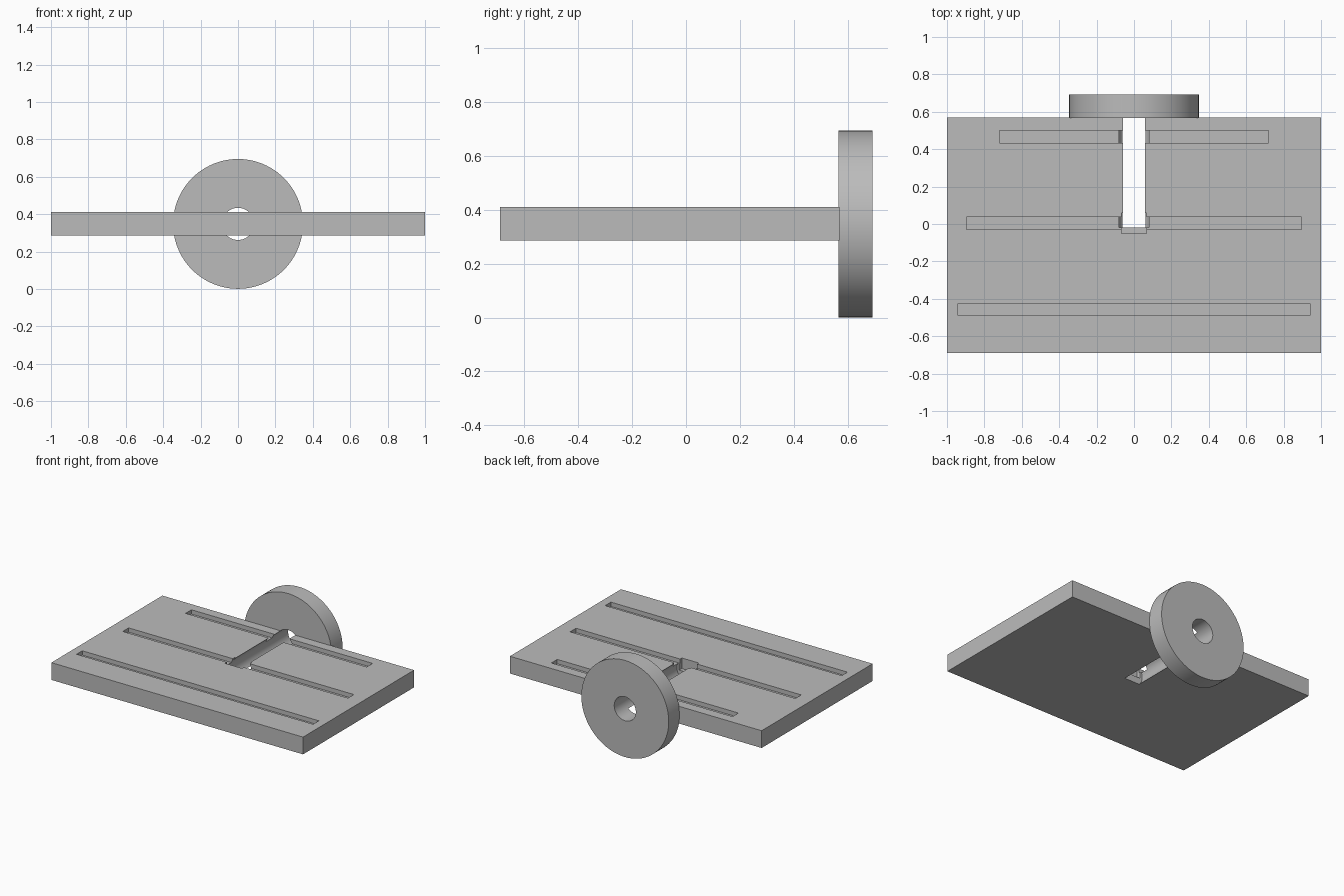
import bpy, math

if "Cube" in bpy.data.objects:
    bpy.data.objects.remove(bpy.data.objects["Cube"])

grey = bpy.data.materials.new("plain_grey")
grey.diffuse_color = (0.5, 0.5, 0.5, 1)
grey.use_nodes = True
grey.node_tree.nodes["Principled BSDF"].inputs["Base Color"].default_value = grey.diffuse_color
MID = 0.348  # height of the bore axis


def box(name, x, y0, y1, z0, z1):
    bpy.ops.mesh.primitive_cube_add(size=1, location=(0, (y0 + y1) / 2, (z0 + z1) / 2))
    ob = bpy.context.object
    ob.name = name
    ob.scale = (2 * x, y1 - y0, z1 - z0)
    bpy.ops.object.transform_apply(location=False, rotation=False, scale=True)
    return ob


def rod(name, radius, y0, y1):
    bpy.ops.mesh.primitive_cylinder_add(vertices=96, radius=radius, depth=y1 - y0,
                                        location=(0, (y0 + y1) / 2, MID),
                                        rotation=(math.pi / 2, 0, 0))
    ob = bpy.context.object
    ob.name = name
    return ob


def cut(target, cutter):
    mod = target.modifiers.new("cut", 'BOOLEAN')
    mod.operation = 'DIFFERENCE'
    mod.solver = 'EXACT'
    mod.object = cutter
    bpy.context.view_layer.objects.active = target
    bpy.ops.object.modifier_apply(modifier=mod.name)
    bpy.data.objects.remove(cutter)


def finish(ob):
    ob.data.materials.clear()
    ob.data.materials.append(grey)
    bpy.ops.object.select_all(action='DESELECT')
    ob.select_set(True)
    bpy.context.view_layer.objects.active = ob
    bpy.ops.object.shade_smooth_by_angle(angle=math.radians(30))


# Flat plate with three shallow grooves
plate = box("plate", 1.0, -0.69, 0.57, 0.287, 0.411)
for half, y0, y1 in ((0.72, 0.433, 0.5), (0.895, -0.03, 0.037), (0.94, -0.49, -0.425)):
    cut(plate, box("groove_cutter", half, y0, y1, 0.38, 0.5))

# Round channel from the back edge, with a square pocket at its inner end
cut(plate, rod("channel_cutter", 0.086, -0.02, 0.8))
cut(plate, box("pocket_cutter", 0.068, -0.05, 0.058, 0.335, 0.5))
finish(plate)

# Upright disc with a bored centre
disc = rod("disc", 0.347, 0.567, 0.692)
cut(disc, rod("bore_cutter", 0.086, 0.4, 0.8))
finish(disc)
